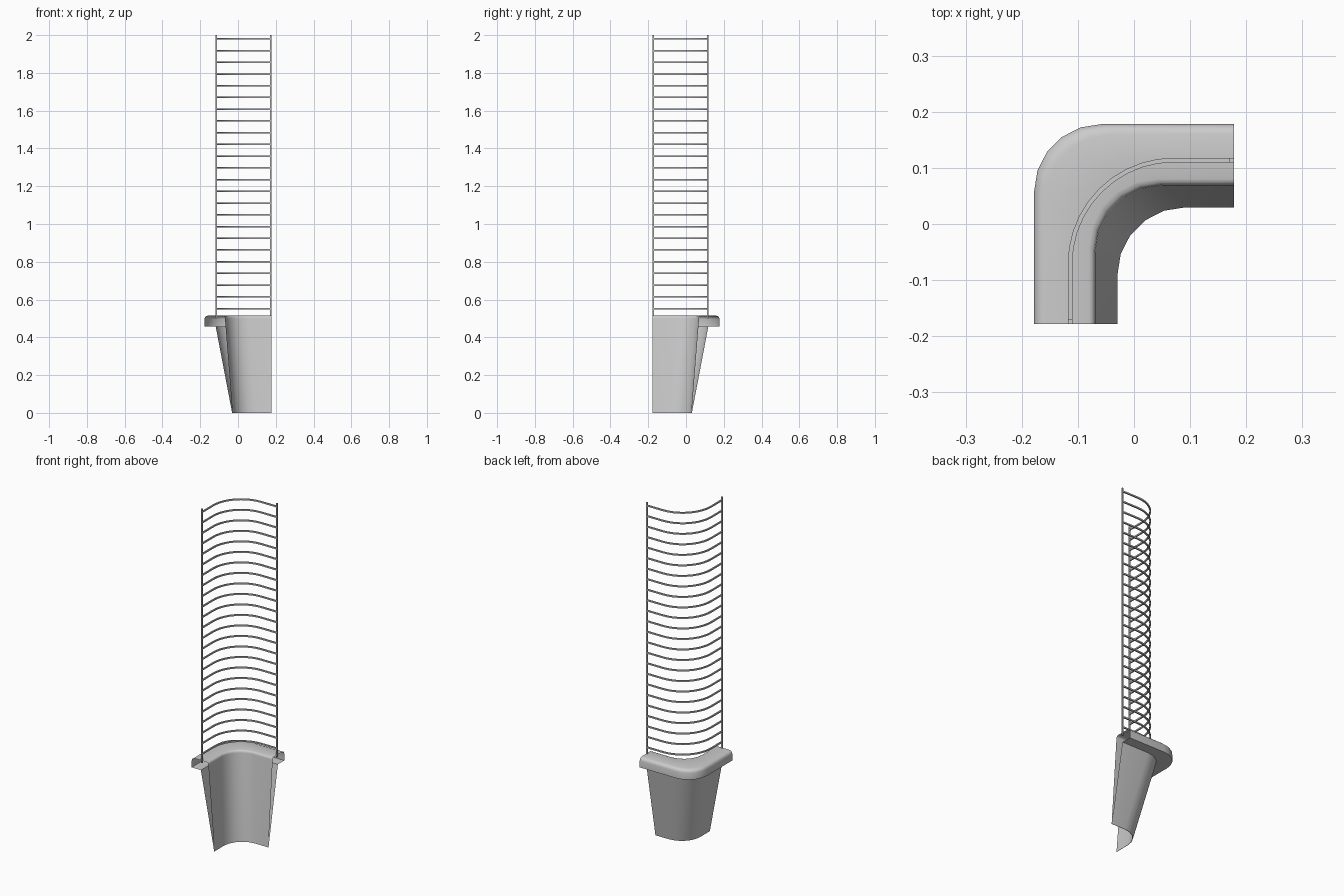
import bpy, bmesh, math
from mathutils import Matrix

cube = bpy.data.objects.get("Cube")
if cube:
    bpy.data.objects.remove(cube, do_unlink=True)

HALF = 0.178          # legs of the corner end here
BASE_R = 0.12         # corner radius of the base
WIRE_U = -0.114       # line followed by the wire panel
WIRE_R = 0.185        # corner radius of the wire panel
WIRE = 0.008          # thickness of the square wire


def corner_path(u, radius, steps):
    """L-shaped plan line at x = u, turning to y = -u with a rounded corner."""
    cx, cy = u + radius, -u - radius
    pts = [(u, -HALF)]
    for i in range(steps + 1):
        a = math.pi - math.pi / 2 * i / steps
        pts.append((cx + radius * math.cos(a), cy + radius * math.sin(a)))
    pts.append((HALF, -u))
    return pts


def sweep(bm, profile, steps):
    """Sweep a closed profile of (u, z, corner radius) round the corner."""
    lines = [[bm.verts.new((x, y, z)) for x, y in corner_path(u, radius, steps)]
             for u, z, radius in profile]
    for k, line in enumerate(lines):
        nxt = lines[(k + 1) % len(lines)]
        for i in range(len(line) - 1):
            bm.faces.new((line[i], nxt[i], nxt[i + 1], line[i + 1]))


def finish(name, bm, angle):
    mesh = bpy.data.meshes.new(name)
    bm.to_mesh(mesh)
    bm.free()
    obj = bpy.data.objects.new(name, mesh)
    bpy.context.collection.objects.link(obj)
    bpy.ops.object.select_all(action='DESELECT')
    obj.select_set(True)
    bpy.context.view_layer.objects.active = obj
    bpy.ops.object.shade_smooth_by_angle(angle=math.radians(angle))


# Tapered hollow wall with an overhanging, rounded ledge, open at the ends
outline = [(-0.031, 0), (-0.118, 0.457), (-HALF, 0.457), (-HALF, 0.496),
           (-0.175, 0.506), (-0.169, 0.512), (-0.16, 0.515), (-0.08, 0.515),
           (-0.074, 0.513), (-0.07, 0.508), (-0.069, 0.5), (-0.0295, 0)]
bm = bmesh.new()
sweep(bm, [(u, z, BASE_R) for u, z in outline], 5)
finish("corner_base", bm, 40)

# Horizontal square wires bent round the corner
h = WIRE / 2
bm = bmesh.new()
for i in range(24):
    z = 0.552 + 0.0621 * i
    sweep(bm, [(WIRE_U + a, z + b, WIRE_R - a)
               for a, b in ((h, -h), (-h, -h), (-h, h), (h, h))], 10)
finish("horizontal_wires", bm, 30)

# Upright square wire at each end
bottom, top = 0.5, 2
bm = bmesh.new()
for x, y in ((WIRE_U, h - HALF), (HALF - h, -WIRE_U)):
    place = Matrix.Translation((x, y, (bottom + top) / 2))
    size = Matrix.Diagonal((WIRE, WIRE, top - bottom, 1))
    bmesh.ops.create_cube(bm, size=1, matrix=place @ size)
finish("end_posts", bm, 30)
